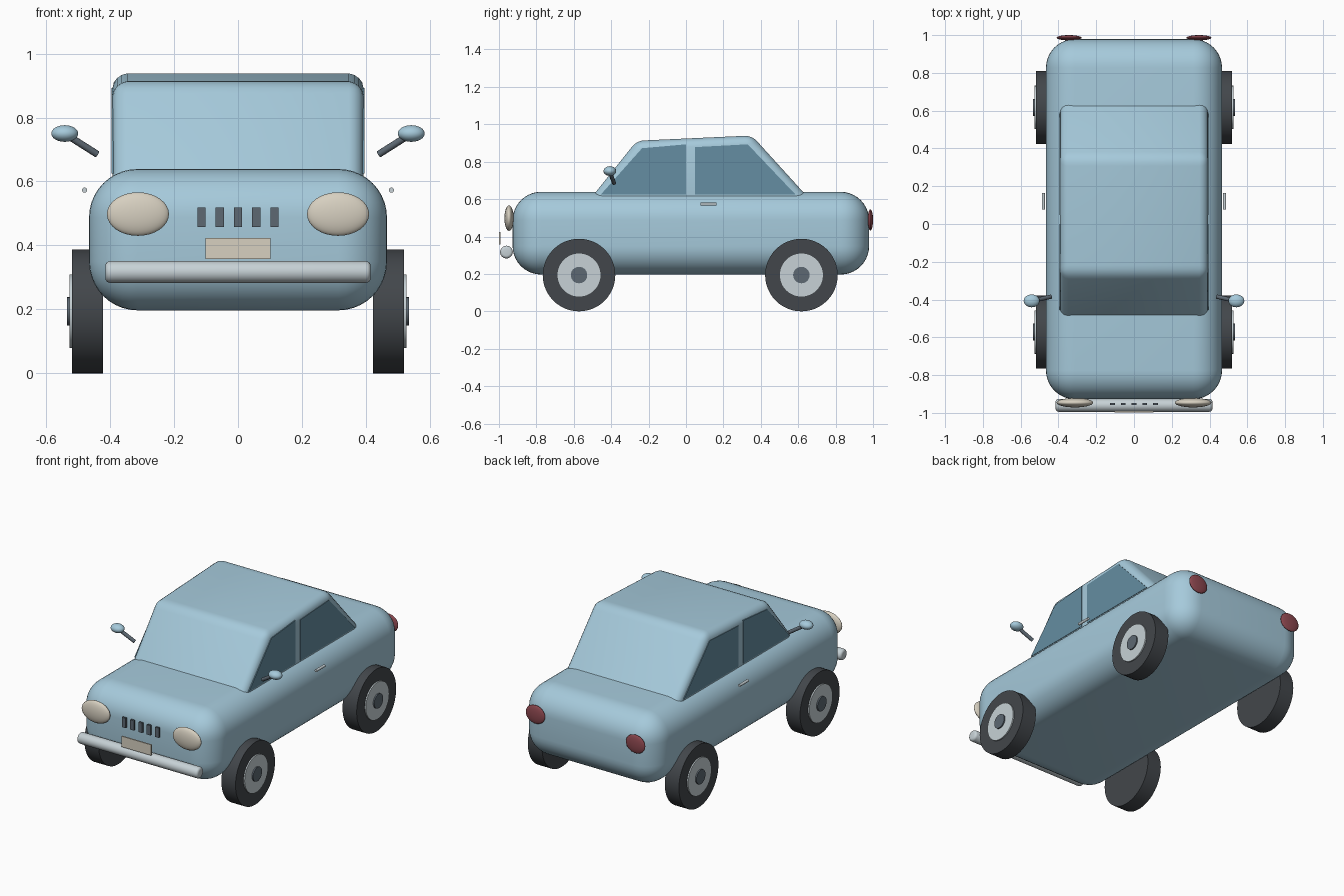
import bpy, bmesh, math
from mathutils import Vector

cube = bpy.data.objects.get("Cube")
if cube:
    bpy.data.objects.remove(cube, do_unlink=True)


def material(name, r, g, b):
    m = bpy.data.materials.new(name)
    m.use_nodes = True
    m.diffuse_color = (r, g, b, 1)
    bsdf = m.node_tree.nodes["Principled BSDF"]
    bsdf.inputs["Base Color"].default_value = (r, g, b, 1)
    bsdf.inputs["Roughness"].default_value = 0.6
    return m


BLUE = material("pale blue paint", 0.38, 0.59, 0.71)
GLASS = material("window glass", 0.13, 0.27, 0.36)
TYRE = material("tyre rubber", 0.055, 0.062, 0.07)
CHROME = material("chrome", 0.57, 0.64, 0.67)
TRIM = material("dark trim", 0.11, 0.14, 0.17)
CREAM = material("cream lamp", 0.68, 0.63, 0.53)
RED = material("red lamp", 0.27, 0.065, 0.08)


def finish(obj, name, mat, bevel=0, segments=4):
    """Name, colour, bevel and smooth-shade a part."""
    obj.name = obj.data.name = name
    obj.data.materials.append(mat)
    bpy.ops.object.select_all(action="DESELECT")
    obj.select_set(True)
    bpy.context.view_layer.objects.active = obj
    if bevel:
        mod = obj.modifiers.new("round edges", "BEVEL")
        mod.width, mod.segments = bevel, segments
        mod.limit_method = "ANGLE"
        mod.angle_limit = math.radians(20)
        bpy.ops.object.modifier_apply(modifier=mod.name)
    bpy.ops.object.shade_smooth_by_angle(angle=math.radians(35))
    return obj


def box(name, mat, centre, size, bevel=0, segments=4):
    bpy.ops.mesh.primitive_cube_add(size=1, location=centre)
    obj = bpy.context.object
    obj.scale = size
    bpy.ops.object.transform_apply(location=False, rotation=False, scale=True)
    return finish(obj, name, mat, bevel, segments)


def ellipsoid(name, mat, centre, radii):
    bpy.ops.mesh.primitive_uv_sphere_add(segments=32, ring_count=16, location=centre)
    obj = bpy.context.object
    obj.scale = radii
    return finish(obj, name, mat)


def rod(name, mat, start, end, radius, bevel=0, vertices=32):
    """Cylinder between two points."""
    start, end = Vector(start), Vector(end)
    axis = end - start
    bpy.ops.mesh.primitive_cylinder_add(vertices=vertices, radius=radius,
                                        depth=axis.length, location=(start + end) / 2)
    obj = bpy.context.object
    obj.rotation_euler = axis.to_track_quat("Z", "Y").to_euler()
    return finish(obj, name, mat, bevel)


def side_prism(name, mat, profile, x0, x1, bevel=0):
    """Extrude a (y, z) profile from x0 to x1."""
    bm = bmesh.new()
    face = bm.faces.new([bm.verts.new((x0, y, z)) for y, z in profile])
    out = bmesh.ops.extrude_face_region(bm, geom=[face])
    verts = [v for v in out["geom"] if isinstance(v, bmesh.types.BMVert)]
    bmesh.ops.translate(bm, vec=(x1 - x0, 0, 0), verts=verts)
    bmesh.ops.recalc_face_normals(bm, faces=bm.faces[:])
    mesh = bpy.data.meshes.new(name)
    bm.to_mesh(mesh)
    bm.free()
    obj = bpy.data.objects.new(name, mesh)
    bpy.context.collection.objects.link(obj)
    return finish(obj, name, mat, bevel)


# Body shell and cabin
box("body", BLUE, (0, 0.026, 0.418), (0.932, 1.906, 0.442), bevel=0.152, segments=10)
side_prism("cabin", BLUE,
           [(-0.545, 0.56), (-0.263, 0.912), (0.352, 0.94), (0.697, 0.56)],
           -0.392, 0.392, bevel=0.045)

# Front bumper, number plate and grille
rod("front_bumper", CHROME, (-0.415, -0.96, 0.317), (0.415, -0.96, 0.317), 0.034, bevel=0.015)
box("front_plate", CREAM, (0, -0.995, 0.39), (0.204, 0.008, 0.066))
for i in range(5):
    box(f"grille_slot_{i + 1}", TRIM, ((i - 2) * 0.057, -0.953, 0.488), (0.026, 0.012, 0.061))

FRONT_WINDOW = [(-0.455, 0.625), (-0.235, 0.872), (0, 0.893), (0, 0.625)]
REAR_WINDOW = [(0.048, 0.625), (0.048, 0.878), (0.33, 0.893), (0.585, 0.625)]

# Parts repeated on both sides
for side, s in (("left", 1), ("right", -1)):
    side_prism(f"{side}_front_window", GLASS, FRONT_WINDOW, s * 0.388, s * 0.395)
    side_prism(f"{side}_rear_window", GLASS, REAR_WINDOW, s * 0.388, s * 0.395)

    ellipsoid(f"{side}_headlight", CREAM, (s * 0.313, -0.946, 0.498), (0.097, 0.025, 0.068))
    ellipsoid(f"{side}_taillight", RED, (s * 0.344, 0.986, 0.489), (0.066, 0.014, 0.057))

    ellipsoid(f"{side}_mirror", BLUE, (s * 0.542, -0.407, 0.75), (0.042, 0.034, 0.026))
    rod(f"{side}_mirror_arm", TRIM, (s * 0.44, -0.385, 0.685),
        (s * 0.53, -0.405, 0.742), 0.011, vertices=16)
    rod(f"{side}_door_handle", CHROME, (s * 0.48, 0.078, 0.573),
        (s * 0.48, 0.163, 0.573), 0.008, vertices=16)

    # Wheels with hubcaps
    for end, y in (("front", -0.572), ("rear", 0.617)):
        for part, mat, x0, x1, radius in (("tyre", TYRE, 0.422, 0.519, 0.194),
                                          ("hubcap", CHROME, 0.515, 0.527, 0.115),
                                          ("hub", TRIM, 0.52, 0.535, 0.044)):
            rod(f"{side}_{end}_{part}", mat, (s * x0, y, 0.194), (s * x1, y, 0.194),
                radius, vertices=48)
